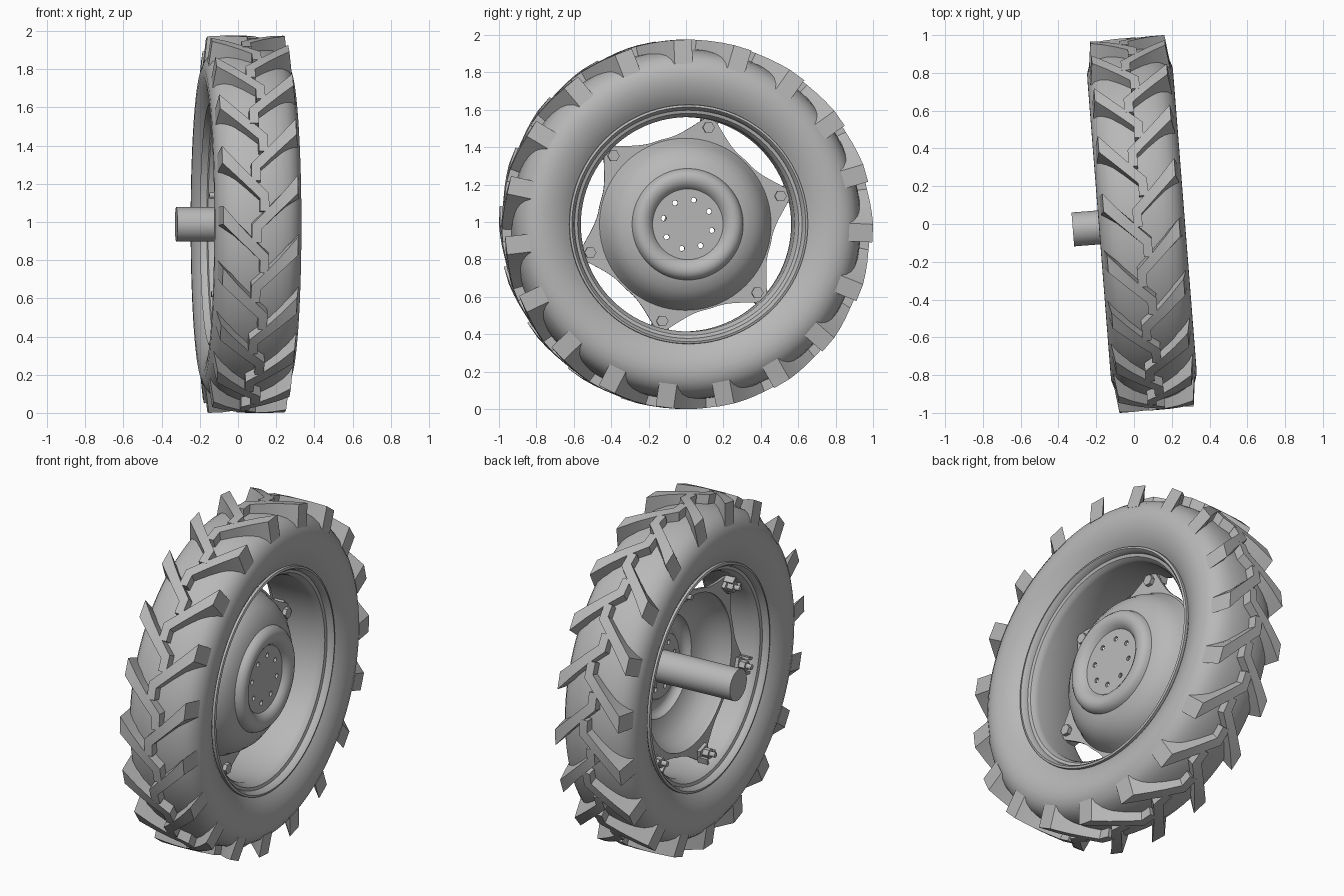
import bpy, bmesh
from math import sin, cos, radians, tau
from mathutils import Matrix

cube = bpy.data.objects.get("Cube")
if cube:
    bpy.data.objects.remove(cube, do_unlink=True)

grey = bpy.data.materials.new("plain_grey")
grey.use_nodes = True
colour = (0.48, 0.48, 0.48, 1)
grey.diffuse_color = colour
grey.node_tree.nodes["Principled BSDF"].inputs["Base Color"].default_value = colour

# The wheel's axle runs along local x, slightly steered about z
PLACE = Matrix.Translation((0.042, 0, 0.988)) @ Matrix.Rotation(radians(4.5), 4, 'Z')


def shade(mesh, angle):
    for p in mesh.polygons:
        p.use_smooth = True
    mesh.set_sharp_from_angle(angle=radians(angle))


def finish(name, bm, angle=32):
    bmesh.ops.recalc_face_normals(bm, faces=bm.faces)
    mesh = bpy.data.meshes.new(name)
    bm.to_mesh(mesh)
    bm.free()
    shade(mesh, angle)
    mesh.materials.append(grey)
    obj = bpy.data.objects.new(name, mesh)
    bpy.context.collection.objects.link(obj)
    obj.matrix_world = PLACE
    return obj


def revolve(name, profile, angle=32, steps=96):
    """Turn a closed loop of (x, radius) points about the local x axis."""
    bm = bmesh.new()
    rings = []
    for x, r in profile:
        if r == 0:
            rings.append([bm.verts.new((x, 0, 0))] * steps)
        else:
            rings.append([bm.verts.new((x, r * cos(tau * i / steps), r * sin(tau * i / steps)))
                          for i in range(steps)])
    for a, b in zip(rings, rings[1:] + rings[:1]):
        for i in range(steps):
            j = (i + 1) % steps
            corners = list(dict.fromkeys((a[i], a[j], b[j], b[i])))
            if len(corners) > 2:
                bm.faces.new(corners)
    return finish(name, bm, angle)


def cylinder(bm, x0, x1, radius, sides, y=0, z=0):
    m = Matrix.Translation(((x0 + x1) / 2, y, z)) @ Matrix.Rotation(radians(90), 4, 'Y')
    bmesh.ops.create_cone(bm, cap_ends=True, segments=sides, radius1=radius,
                          radius2=radius, depth=abs(x1 - x0), matrix=m)


def mirrored(half):
    """Complete a centre-to-edge profile with its other half."""
    return [(-x, r) for x, r in reversed(half) if x > 0] + half


# Tyre carcass
tyre_half = [(0, 0.937), (0.06, 0.934), (0.115, 0.925), (0.16, 0.909), (0.193, 0.885),
             (0.215, 0.852), (0.227, 0.815), (0.228, 0.775), (0.221, 0.735), (0.207, 0.695),
             (0.188, 0.66), (0.17, 0.635), (0.15, 0.605)]
revolve("tyre", mirrored(tyre_half), angle=45)

# Tread lugs, angled bars alternating from side to side
LUGS = 19
PITCH = 360 / LUGS


def polar(x, r, degrees):
    a = radians(degrees)
    return (x, -r * cos(a), r * sin(a))


def lug(bm, side, start):
    # Each station: upper corner, lower corner, root radius, root flare along x
    stations = [((-0.045, 0), (0.003, 0), 0.91, 0),
                ((-0.045, 5.5), (0.003, 4), 0.91, 0),
                ((0.04, 10.4), (0.07, 7.8), 0.91, 0),
                ((0.12, 15.4), (0.13, 11.2), 0.89, 0),
                ((0.197, 20.6), (0.197, 15), 0.86, 0.016)]
    loops = []
    for n, (up, low, root, flare) in enumerate(stations):
        (xu, au), (xl, al) = up, low
        d = 0.4 if n else 0
        pts = [polar(side * xu, 0.988, start + au), polar(side * xl, 0.988, start + al),
               polar(side * (xl + flare), root, start + al - d),
               polar(side * (xu + flare), root, start + au + d)]
        loops.append([bm.verts.new(p) for p in pts])
    for a, b in zip(loops, loops[1:]):
        for i in range(4):
            j = (i + 1) % 4
            bm.faces.new((a[i], a[j], b[j], b[i]))
    bm.faces.new(loops[0])
    bm.faces.new(loops[-1])


for name, side, shift in (("left_lugs", 1, 0), ("right_lugs", -1, PITCH / 2)):
    bm = bmesh.new()
    for k in range(LUGS):
        lug(bm, side, k * PITCH - 5.5 + shift)
    finish(name, bm, 25)

# Rim
rim_half = [(0, 0.573), (0.115, 0.573), (0.135, 0.58), (0.153, 0.593), (0.158, 0.61),
            (0.18, 0.616), (0.193, 0.627), (0.189, 0.639), (0.172, 0.64), (0.158, 0.618)]
revolve("rim", mirrored(rim_half))

# Domed wheel disc with a raised ring and recessed hub plate
disc_front = [(-0.047, 0.46), (-0.03, 0.45), (0.015, 0.43), (0.06, 0.397), (0.091, 0.357),
              (0.109, 0.317), (0.115, 0.298), (0.137, 0.291), (0.155, 0.273), (0.162, 0.25),
              (0.157, 0.224), (0.143, 0.202), (0.125, 0.189), (0.125, 0)]
disc_back = [(x - 0.016, max(r - 0.006, 0)) for x, r in reversed(disc_front)]
disc = revolve("wheel_disc", disc_front + disc_back)

# Bolt holes through the hub plate
bm = bmesh.new()
for k in range(8):
    a = radians(31 + 45 * k)
    cylinder(bm, 0.07, 0.15, 0.014, 16, 0.133 * cos(a), 0.133 * sin(a))
cutter = finish("hole_cutter", bm)
cutter.hide_render = True
cut = disc.modifiers.new("holes", 'BOOLEAN')
cut.object = cutter
cut.solver = 'EXACT'
bpy.context.view_layer.update()
disc.data = bpy.data.meshes.new_from_object(
    disc.evaluated_get(bpy.context.evaluated_depsgraph_get()))
disc.modifiers.clear()
bpy.data.objects.remove(cutter, do_unlink=True)
shade(disc.data, 32)


# Six-pointed mounting flange around the disc
def flange_radius(degrees):
    off = abs((degrees - 16.5 + 30) % 60 - 30)
    t = max(0, min(1, (off - 3) / 23))
    return 0.47 + 0.106 * (1 - t) ** 2


bm = bmesh.new()
N = 180
layers = []
for x in (-0.047, -0.063):
    inner, outer = [], []
    for i in range(N):
        a = tau * i / N
        for ring, r in ((inner, 0.445), (outer, flange_radius(360 * i / N))):
            ring.append(bm.verts.new((x, r * cos(a), r * sin(a))))
    layers += [inner, outer]
for a, b in ((0, 1), (1, 3), (3, 2), (2, 0)):
    for i in range(N):
        j = (i + 1) % N
        bm.faces.new((layers[a][i], layers[a][j], layers[b][j], layers[b][i]))
finish("mounting_flange", bm)

# Bolts, nuts and rim brackets at each flange point
bolts, brackets = bmesh.new(), bmesh.new()
for k in range(6):
    a = radians(16.5 + 60 * k)
    y, z = 0.532 * cos(a), 0.532 * sin(a)
    cylinder(bolts, -0.047, -0.024, 0.032, 6, y, z)
    cylinder(bolts, -0.03, -0.152, 0.015, 16, y, z)
    cylinder(bolts, -0.084, -0.12, 0.03, 6, y, z)
    turn = Matrix.Rotation(a, 4, 'X')
    for size, place in (((0.02, 0.08, 0.08), (-0.073, 0.54, 0)),
                        ((0.06, 0.045, 0.014), (-0.093, 0.558, 0.04)),
                        ((0.06, 0.045, 0.014), (-0.093, 0.558, -0.04))):
        m = turn @ Matrix.Translation(place) @ Matrix.Diagonal((*size, 1))
        bmesh.ops.create_cube(brackets, size=1, matrix=m)
finish("bolts", bolts)
finish("rim_brackets", brackets)

# Axle
bm = bmesh.new()
cylinder(bm, -0.367, 0.115, 0.09, 48)
finish("axle", bm)
